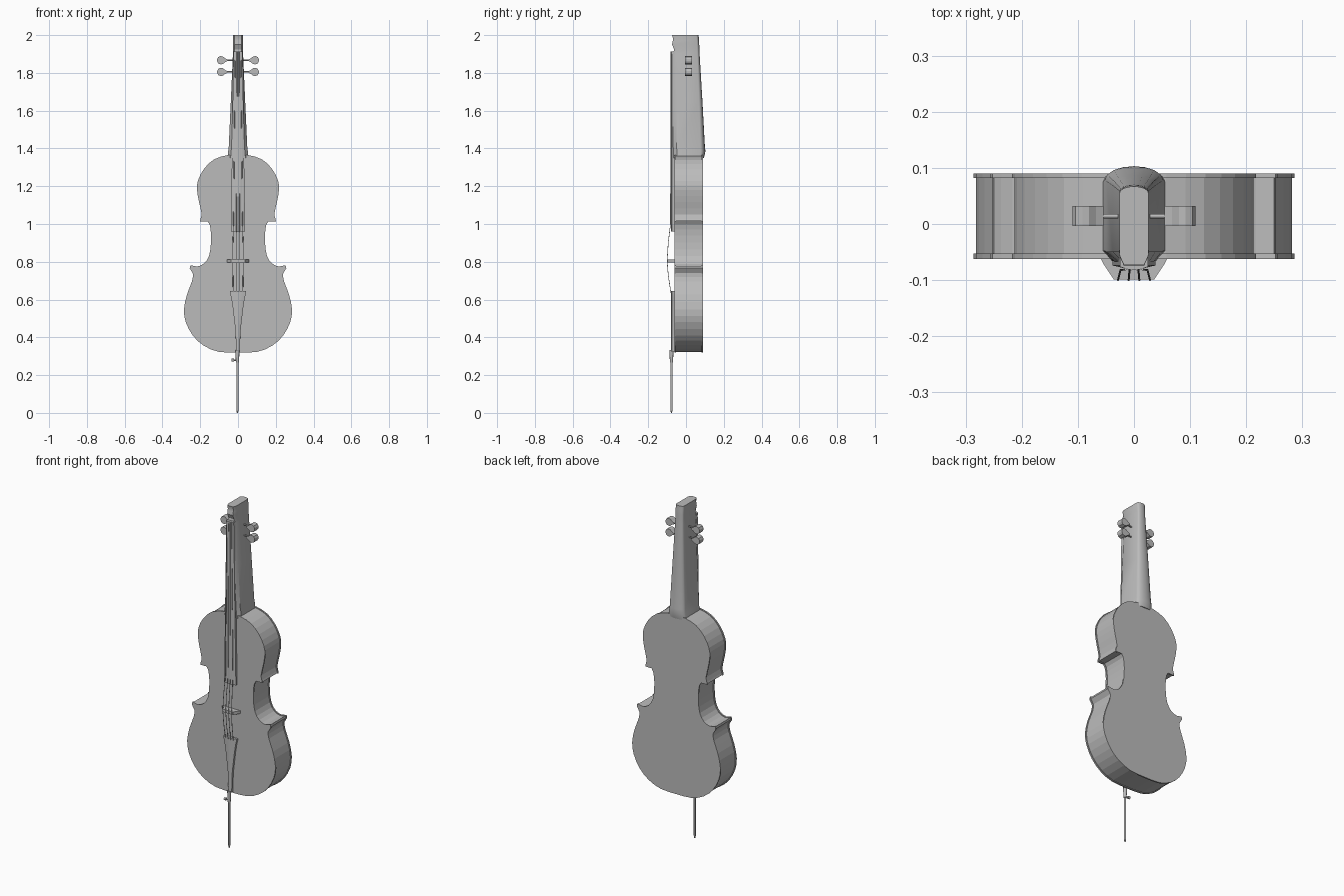
import bpy, bmesh, math
from mathutils import Vector

cube = bpy.data.objects.get("Cube")
if cube:
    bpy.data.objects.remove(cube)

grey = bpy.data.materials.new("plain grey")
grey.use_nodes = True
grey.diffuse_color = (0.5, 0.5, 0.5, 1)
grey.node_tree.nodes["Principled BSDF"].inputs["Base Color"].default_value = (0.5, 0.5, 0.5, 1)


def loft(name, rings, smooth=None):
    """Skin a list of equal-length rings and cap both ends."""
    bm = bmesh.new()
    loops = [[bm.verts.new(p) for p in ring] for ring in rings]
    n = len(loops[0])
    for a, b in zip(loops, loops[1:]):
        for i in range(n):
            j = (i + 1) % n
            bm.faces.new((a[i], a[j], b[j], b[i]))
    bm.faces.new(loops[0][::-1])
    bm.faces.new(loops[-1])
    bmesh.ops.recalc_face_normals(bm, faces=bm.faces)
    mesh = bpy.data.meshes.new(name)
    bm.to_mesh(mesh)
    bm.free()
    mesh.materials.append(grey)
    obj = bpy.data.objects.new(name, mesh)
    bpy.context.collection.objects.link(obj)
    if smooth:
        bpy.ops.object.select_all(action='DESELECT')
        obj.select_set(True)
        bpy.context.view_layer.objects.active = obj
        bpy.ops.object.shade_smooth_by_angle(angle=math.radians(smooth))
    return obj


def slab(name, outline, y0, y1):
    """Extrude an x-z outline along y."""
    return loft(name, [[(x, y, z) for x, z in outline] for y in (y0, y1)])


def tube(name, path, radii, sides=8):
    """Round bar along a path, with one radius per point."""
    pts = [Vector(p) for p in path]
    rings = []
    for i, p in enumerate(pts):
        d = pts[min(i + 1, len(pts) - 1)] - pts[max(i - 1, 0)]
        u = d.orthogonal().normalized() if abs(d.z) < 1e-6 else Vector((1, 0, -d.x / d.z)).normalized()
        v = d.normalized().cross(u)
        rings.append([p + radii[i] * (u * math.cos(t) + v * math.sin(t))
                      for t in (math.tau * k / sides for k in range(sides))])
    return loft(name, rings, 50)


def mirrored(half):
    return half + [(-x, z) for x, z in reversed(half) if x > 0]


def rounded(points):
    """Add one curve midpoint between neighbours, except at the sharp corners."""
    out = []
    for i in range(len(points) - 1):
        p0, p1, p2, p3 = (Vector(points[min(max(i + k, 0), len(points) - 1)]) for k in (-1, 0, 1, 2))
        out.append(tuple(p1))
        if (p2 - p1).length > 0.035:
            out.append(tuple((p1 + p2) * 0.5625 - (p0 + p3) * 0.0625))
    return out + [points[-1]]


def inset(outline, amount):
    """Move a clockwise outline inwards along its normals."""
    out = []
    for i, p in enumerate(outline):
        a, b = Vector(outline[i - 1]), Vector(outline[(i + 1) % len(outline)])
        t = (b - a).normalized()
        out.append((p[0] + t.y * amount, p[1] - t.x * amount))
    return out


# Body: waisted outline, thin plates overhanging the ribs
half = [(0, 1.368), (0.058, 1.364), (0.127, 1.342), (0.18, 1.292), (0.212, 1.23),
        (0.217, 1.18), (0.206, 1.115), (0.192, 1.05), (0.201, 1.013), (0.16, 1.013),
        (0.145, 0.971), (0.143, 0.902), (0.153, 0.833), (0.18, 0.791), (0.217, 0.775),
        (0.252, 0.782), (0.256, 0.766), (0.239, 0.738), (0.244, 0.696), (0.27, 0.627),
        (0.286, 0.548), (0.276, 0.479), (0.238, 0.408), (0.18, 0.355), (0.1, 0.323),
        (0, 0.319)]
outline = mirrored(rounded(half))
slab("body_ribs", inset(outline, 0.004), -0.055, 0.085)
slab("front_plate", outline, -0.062, -0.053)
slab("back_plate", outline, 0.082, 0.09)


# Neck and head: deep section with a rounded back
def neck_ring(z, w, front, back, bulge):
    ring = [(-w, front + 0.018, z), (-w * 0.7, front, z), (w * 0.7, front, z), (w, front + 0.018, z)]
    for k in range(9):
        t = math.pi * k / 8
        ring.append((w * math.cos(t), back - bulge + bulge * math.sin(t), z))
    return ring


loft("neck_and_head", [neck_ring(*r) for r in (
    (1.35, 0.056, -0.066, 0.095, 0.02), (1.385, 0.052, -0.066, 0.103, 0.025),
    (1.41, 0.049, -0.068, 0.1, 0.024), (1.65, 0.038, -0.068, 0.087, 0.018),
    (1.9, 0.027, -0.068, 0.072, 0.012), (1.925, 0.026, -0.063, 0.071, 0.012),
    (1.95, 0.026, -0.074, 0.07, 0.012), (1.97, 0.026, -0.07, 0.069, 0.012),
    (1.98, 0.026, -0.068, 0.068, 0.012), (2.0, 0.026, -0.073, 0.067, 0.012))], 35)


# Fingerboard: long tapering board with a gently curved front
def board_ring(z, w, front=-0.08, back=-0.06):
    return [(-w, back, z), (w, back, z), (w, front + 0.006, z), (w * 0.5, front + 0.0015, z),
            (0, front, z), (-w * 0.5, front + 0.0015, z), (-w, front + 0.006, z)]


loft("fingerboard", [board_ring(0.96, 0.038), board_ring(1.91, 0.024)], 35)
loft("nut", [board_ring(1.9, 0.025, -0.082), board_ring(1.912, 0.025, -0.082)])

# Tailpiece: flared at the top, narrow below
loft("tailpiece", [board_ring(*r) for r in (
    (0.325, 0.011), (0.4, 0.012), (0.45, 0.015), (0.5, 0.021),
    (0.56, 0.028), (0.61, 0.036), (0.635, 0.042), (0.645, 0.042))], 35)

# Bridge
loft("bridge", [[(-0.06, -0.06, z), (0.06, -0.06, z), (0.054, -0.072, z),
                 (0.036, -0.099, z), (-0.036, -0.099, z), (-0.054, -0.072, z)]
                for z in (0.796, 0.813)])

# Strings: over the nut, along the board, across the bridge to the tailpiece
for i in range(4):
    s = i - 1.5
    tube(f"string_{i + 1}", [(s * 0.01, -0.081, 1.91), (s * 0.016, -0.082, 1.0),
                             (s * 0.018, -0.094, 0.9), (s * 0.019, -0.1, 0.805),
                             (s * 0.018, -0.094, 0.73), (s * 0.017, -0.08, 0.635)],
         [0.0018] * 6, 6)

# Tuning pegs: thin shank and a teardrop grip
for side, label in ((1, "left"), (-1, "right")):
    for z, row in ((1.867, "upper"), (1.805, "lower")):
        tube(f"{label}_{row}_peg_shank", [(side * 0.015, 0.014, z), (side * 0.075, 0.014, z)], [0.004] * 2)
        grip = [(0.054, 0.003), (0.068, 0.01), (0.08, 0.02), (0.092, 0.022), (0.104, 0.017), (0.11, 0.006)]
        grip += [(x, -h) for x, h in reversed(grip)]
        slab(f"{label}_{row}_peg_grip", [(side * x, z + h) for x, h in grip], -0.004, 0.032)

# End pin with collar and clamp screw
px, py = -0.003, -0.077
tube("end_pin", [(px, py, z) for z in (0, 0.015, 0.33)], [0.003, 0.006, 0.006])
tube("end_pin_collar", [(px, py, z) for z in (0.268, 0.285, 0.332)], [0.008, 0.009, 0.011], 12)
tube("clamp_screw", [(px, py, 0.279), (-0.025, py, 0.279)], [0.003] * 2)
tube("clamp_screw_knob", [(-0.022, py, 0.279), (-0.034, py, 0.279)], [0.008] * 2)
